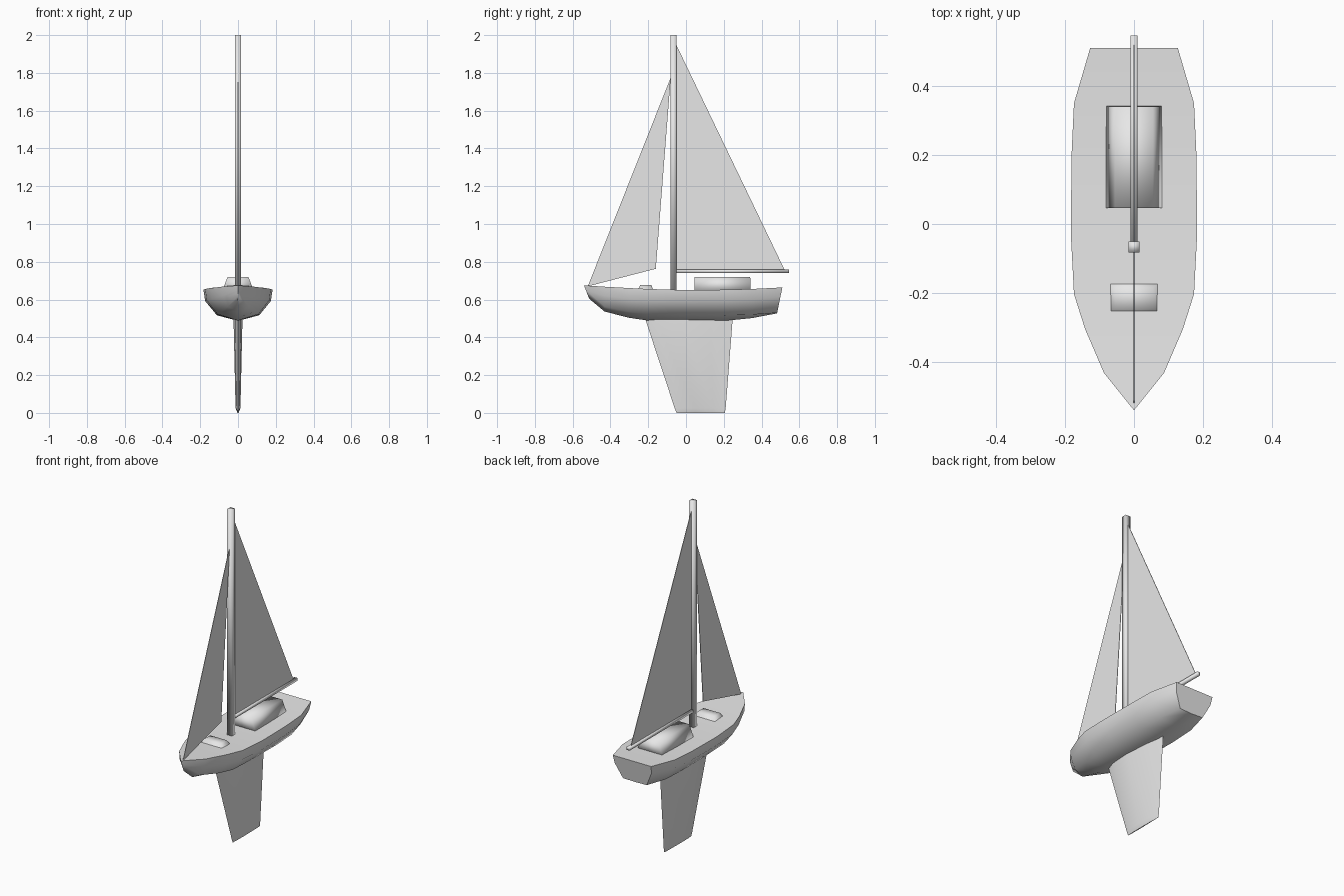
import bpy
import bmesh
from math import radians

if "Cube" in bpy.data.objects:
    bpy.data.objects.remove(bpy.data.objects["Cube"], do_unlink=True)

GREY = (0.8, 0.8, 0.8, 1.0)
grey = bpy.data.materials.new("plain_grey")
grey.use_nodes = True
grey.diffuse_color = GREY
grey.node_tree.nodes["Principled BSDF"].inputs["Base Color"].default_value = GREY


def loft(name, rings, angle):
    """Skin closed rings of equal length and cap both ends."""
    bm = bmesh.new()
    rows = [[bm.verts.new(p) for p in ring] for ring in rings]
    n = len(rows[0])
    for a, b in zip(rows, rows[1:]):
        for i in range(n):
            j = (i + 1) % n
            bm.faces.new((a[i], a[j], b[j], b[i]))
    bm.faces.new(rows[0])
    bm.faces.new(rows[-1])
    bmesh.ops.remove_doubles(bm, verts=bm.verts, dist=0.0005)
    bmesh.ops.recalc_face_normals(bm, faces=bm.faces)
    mesh = bpy.data.meshes.new(name)
    bm.to_mesh(mesh)
    bm.free()
    obj = bpy.data.objects.new(name, mesh)
    bpy.context.collection.objects.link(obj)
    mesh.materials.append(grey)
    bpy.ops.object.select_all(action="DESELECT")
    obj.select_set(True)
    bpy.context.view_layer.objects.active = obj
    bpy.ops.object.shade_smooth_by_angle(angle=radians(angle))
    return obj


def rect(x, y0, y1, z):
    return [(-x, y0, z), (x, y0, z), (x, y1, z), (-x, y1, z)]


def block(name, bottom, top, angle=100):
    """Four-sided block from (half width, front, back, height) ends."""
    return loft(name, [rect(*bottom), rect(*top)], angle)


def sail(name, corners, thickness=0.003):
    return loft(name, [[(x, y, z) for y, z in corners]
                       for x in (-thickness / 2, thickness / 2)], 30)


# Hull stations: y, half width, deck z, keel z, lean of the section, chine drop
stations = [
    (-0.54, 0.0, 0.675, 0.605, 0.027, 0.8),
    (-0.432, 0.087, 0.668, 0.537, 0.0, 0.8),
    (-0.304, 0.142, 0.661, 0.504, 0.0, 0.8),
    (-0.203, 0.174, 0.656, 0.489, 0.0, 0.8),
    (-0.03, 0.183, 0.651, 0.487, 0.0, 0.8),
    (0.2, 0.181, 0.652, 0.487, 0.0, 0.82),
    (0.35, 0.174, 0.656, 0.502, 0.0, 0.88),
    (0.51, 0.127, 0.664, 0.527, -0.028, 0.98),
]
rings = []
for y, w, top, low, lean, chine in stations:
    half = [(w * wf, y + lean * d, top - (top - low) * d)
            for wf, d in ((1, 0), (0.95, 0.36), (0.62, chine))]
    rings.append(half + [(0, y + lean, low)]
                 + [(-x, py, z) for x, py, z in reversed(half)])
loft("hull", rings, 55)

# Keel fin: lens-shaped sections with a narrow foot
fin = []
for y0, y1, w, z in ((-0.22, 0.248, 0.024, 0.51), (-0.06, 0.21, 0.013, 0.025),
                     (-0.05, 0.205, 0.003, 0.0)):
    right = [(w * f, y0 + (y1 - y0) * t, z)
             for t, f in ((0.12, 0.7), (0.4, 1), (0.75, 0.6))]
    fin.append([(0, y0, z)] + right + [(0, y1, z)]
               + [(-x, y, z) for x, y, z in reversed(right)])
loft("keel_fin", fin, 50)

# Deck structures
block("cabin", (0.084, 0.046, 0.342, 0.645), (0.055, 0.046, 0.34, 0.72))
block("front_hatch", (0.074, -0.258, -0.17, 0.645), (0.055, -0.243, -0.184, 0.677))

# Spars
block("mast", (0.016, -0.082, -0.05, 0.645), (0.016, -0.082, -0.05, 2.0))
block("boom", (0.01, -0.052, 0.546, 0.741), (0.01, -0.052, 0.546, 0.759))

# Sails
sail("main_sail", [(-0.052, 1.95), (-0.052, 0.757), (0.522, 0.757)])
sail("front_sail", [(-0.081, 1.775), (-0.52, 0.67), (-0.16, 0.763)])
